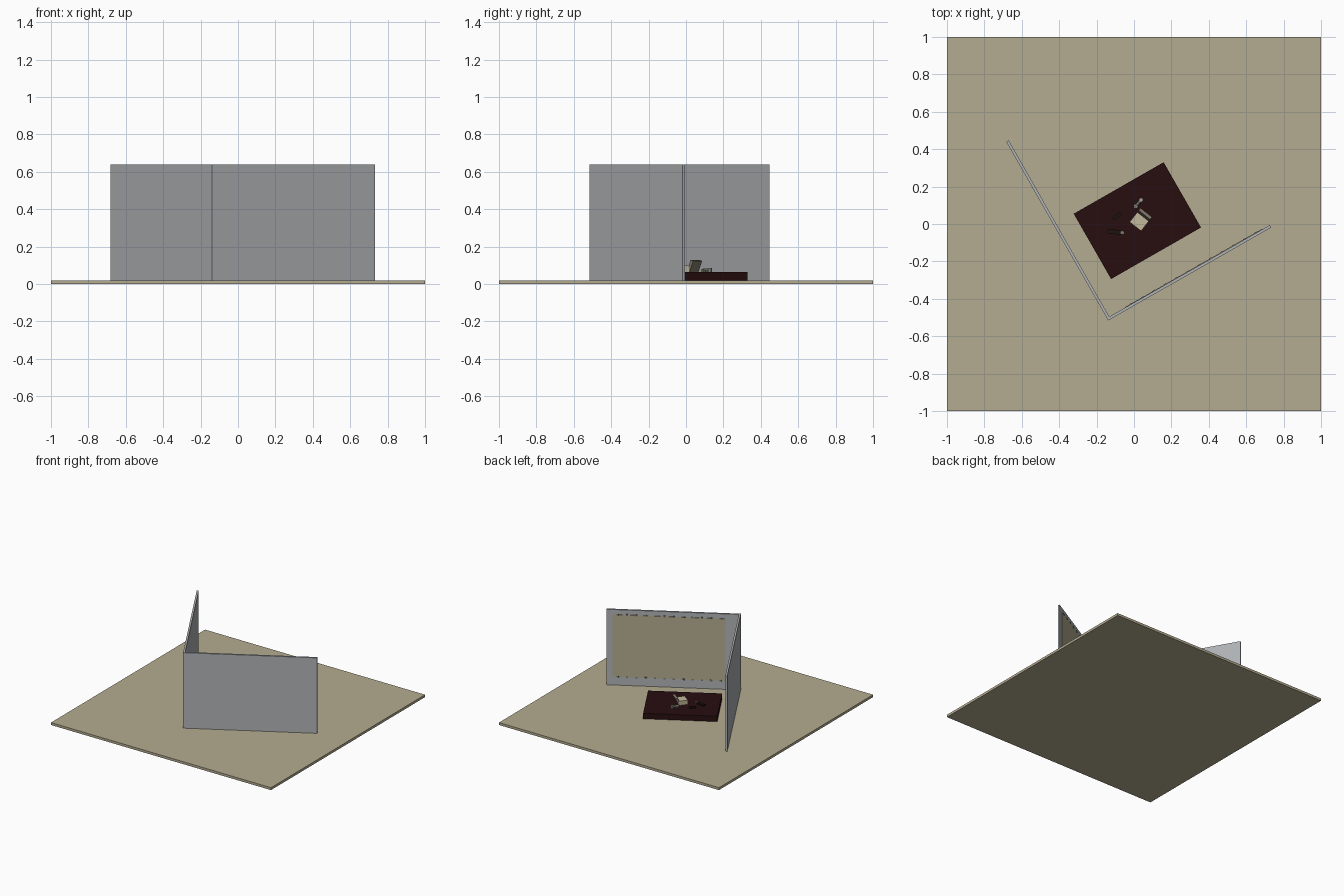
import bpy, math
from mathutils import Matrix, Vector

if "Cube" in bpy.data.objects:
    bpy.data.objects.remove(bpy.data.objects["Cube"])

def mat(name, rgb):
    m = bpy.data.materials.new(name)
    lin = [((c / 255 + 0.055) / 1.055) ** 2.4 for c in rgb]
    m.diffuse_color = (*lin, 1)
    m.use_nodes = True
    m.node_tree.nodes["Principled BSDF"].inputs["Base Color"].default_value = m.diffuse_color
    return m

KHAKI = mat("khaki", (180, 171, 144))
GREY = mat("wall grey", (176, 179, 181))
MAROON = mat("dark maroon", (40, 14, 16))
CREAM = mat("cream", (196, 184, 156))
DARK = mat("near black brown", (30, 18, 16))
TAUPE = mat("taupe", (125, 118, 104))
STEEL = mat("light steel", (165, 165, 162))

def finish(ob, name, m, frame, local):
    ob.name = name
    ob.data.materials.append(m)
    ob.matrix_world = frame @ local
    return ob

def box(name, m, frame, lo, hi, tilt=0):
    """Box between two local corners, optionally tilted about its local y at the base."""
    lo, hi = Vector(lo), Vector(hi)
    c, s = (lo + hi) / 2, hi - lo
    bpy.ops.mesh.primitive_cube_add(size=1)
    ob = bpy.context.object
    base = Vector((c.x, c.y, lo.z))
    ob.data.transform(Matrix.Translation((0, 0, s.z / 2)) @ Matrix.Diagonal((*s, 1)))
    return finish(ob, name, m, frame, Matrix.Translation(base) @ Matrix.Rotation(tilt, 4, 'Y'))

def rod(name, m, frame, a, b, r, sides=10):
    a, b = Vector(a), Vector(b)
    d = b - a
    bpy.ops.mesh.primitive_cylinder_add(vertices=sides, radius=r, depth=d.length)
    rot = d.to_track_quat('Z', 'Y').to_matrix().to_4x4()
    return finish(bpy.context.object, name, m, frame, Matrix.Translation((a + b) / 2) @ rot)

def frame_at(x, y, z, deg):
    return Matrix.Translation((x, y, z)) @ Matrix.Rotation(math.radians(deg), 4, 'Z')

# floor
box("floor", KHAKI, Matrix(), (-1, -1, 0), (1, 1, 0.02))

# two walls meeting at an outer corner
T, H = 0.015, 0.62
room = frame_at(-0.138, -0.516, 0.02, 29.7)
box("right_wall", GREY, room, (0, 0, 0), (1.003, T, H))
box("left_wall", GREY, room, (0, T, 0), (T, 1.10, H))

# inner panel on the right wall with rows of small studs along its edges
box("wall_panel", KHAKI, room, (0.115, T, 0.07), (0.96, T + 0.003, 0.58))
for z, row in ((0.07, "lower"), (0.58, "upper")):
    for i in range(12):
        x = 0.15 + i * 0.07
        box(f"{row}_stud_{i + 1}", TAUPE, room, (x - 0.008, T, z - 0.006), (x + 0.008, T + 0.005, z + 0.006))

# low platform
box("platform", MAROON, frame_at(0.018, 0.018, 0.02, 29.8), (-0.277, -0.201, 0), (0.277, 0.201, 0.045))

# small seat with a leaning back
TOP = 0.065
seat = frame_at(0.035, 0.022, TOP, 52)
box("seat", CREAM, seat, (-0.045, -0.039, 0), (0.022, 0.039, 0.035))
box("seat_back", TAUPE, seat, (0.008, -0.039, 0), (0.026, 0.039, 0.066), tilt=math.radians(22))

# small steel fitting beside the seat
fit = frame_at(0.022, 0.11, TOP, 50)
rod("fitting_body", STEEL, fit, (-0.025, 0, 0.009), (0.022, 0, 0.012), 0.008)
rod("fitting_head", STEEL, fit, (0.024, 0, 0.0), (0.024, 0, 0.02), 0.012)
rod("fitting_foot", TAUPE, fit, (-0.02, 0, 0.0), (-0.02, 0, 0.016), 0.013)

# dark loose pieces on the platform
loose = frame_at(-0.09, 0.042, TOP, 40)
box("dark_block", DARK, loose, (-0.026, -0.009, 0), (0.026, 0.009, 0.012))
loose = frame_at(-0.1, -0.043, TOP, -8)
box("dark_tray", DARK, loose, (-0.042, -0.012, 0), (0.03, 0.012, 0.012))
rod("tray_knob", TAUPE, loose, (0.038, 0.002, 0), (0.038, 0.002, 0.016), 0.011)
